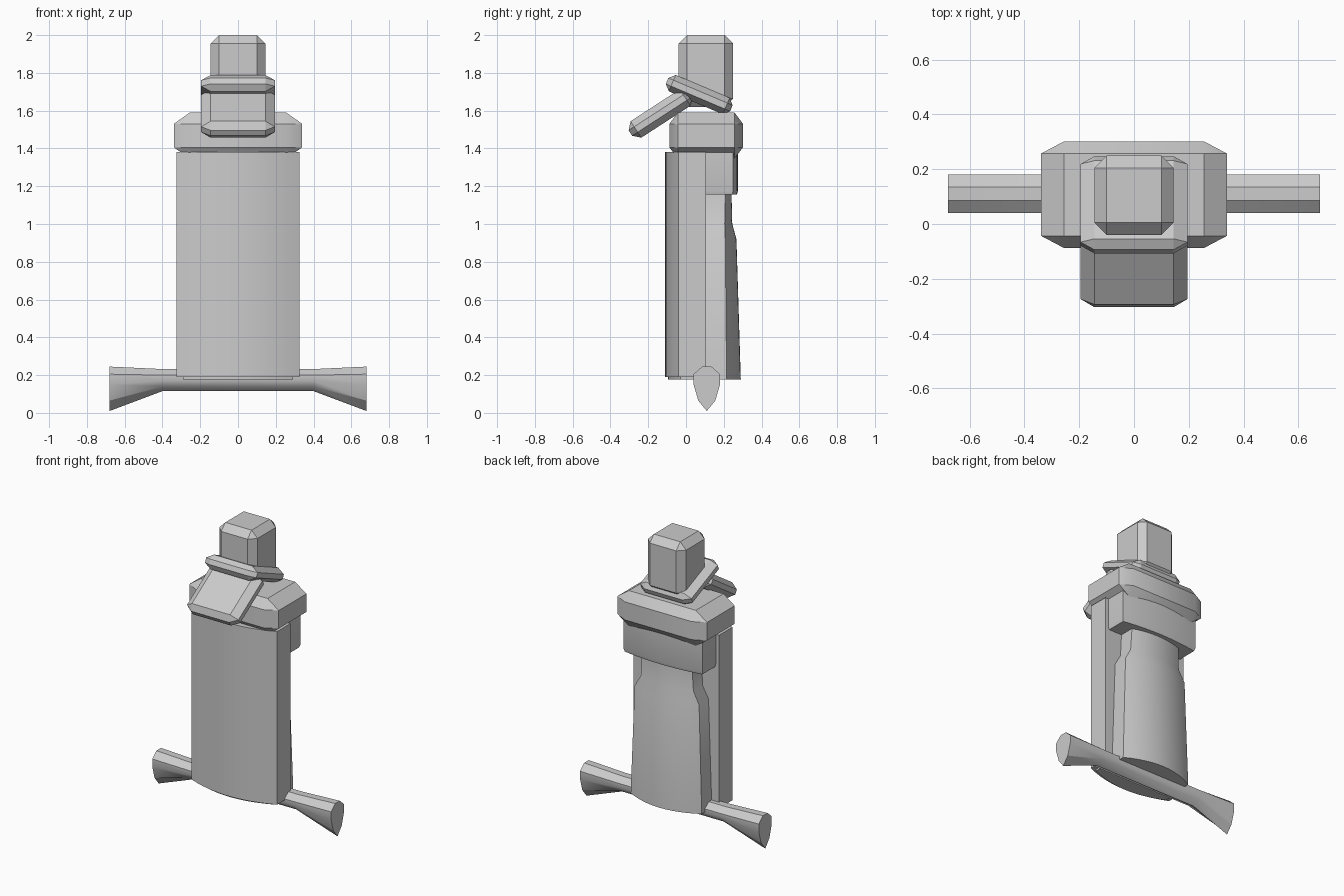
import bpy, bmesh, math
from mathutils import Matrix

if "Cube" in bpy.data.objects:
    bpy.data.objects.remove(bpy.data.objects["Cube"])

grey = bpy.data.materials.new("plain_grey")
grey.use_nodes = True
COLOR = (0.6, 0.6, 0.6, 1)
grey.diffuse_color = COLOR
grey.node_tree.nodes["Principled BSDF"].inputs["Base Color"].default_value = COLOR


def finish(name, bm, angle=20):
    bmesh.ops.recalc_face_normals(bm, faces=bm.faces)
    mesh = bpy.data.meshes.new(name)
    bm.to_mesh(mesh)
    bm.free()
    mesh.materials.append(grey)
    ob = bpy.data.objects.new(name, mesh)
    bpy.context.collection.objects.link(ob)
    bpy.ops.object.select_all(action="DESELECT")
    ob.select_set(True)
    bpy.context.view_layer.objects.active = ob
    bpy.ops.object.shade_smooth_by_angle(angle=math.radians(angle))
    return ob


def chamfer_box(name, center, half, cut, tilt=0, angle=20):
    """Box with chamfered edges; half sizes and cuts per axis, tilted about x."""
    bm = bmesh.new()
    for axis in range(3):
        for sx in (-1, 1):
            for sy in (-1, 1):
                for sz in (-1, 1):
                    p = [h - (0 if i == axis else c)
                         for i, (h, c) in enumerate(zip(half, cut))]
                    bm.verts.new((sx * p[0], sy * p[1], sz * p[2]))
    bmesh.ops.convex_hull(bm, input=bm.verts)
    bmesh.ops.dissolve_limit(bm, angle_limit=0.01, verts=bm.verts, edges=bm.edges)
    bm.transform(Matrix.Translation(center) @ Matrix.Rotation(math.radians(tilt), 4, "X"))
    return finish(name, bm, angle)


def loft(name, sections, angle=30):
    """Skin a list of equal-length closed sections and cap both ends."""
    bm = bmesh.new()
    rings = [[bm.verts.new(p) for p in s] for s in sections]
    n = len(rings[0])
    for a, b in zip(rings, rings[1:]):
        for i in range(n):
            j = (i + 1) % n
            bm.faces.new((a[i], a[j], b[j], b[i]))
    bm.faces.new(rings[0])
    bm.faces.new(rings[-1])
    return finish(name, bm, angle)


def bowed(width, flat_y, edge_y, mid_y, z, steps=12):
    """Section with a flat side at flat_y and a bowed side through mid_y."""
    pts = [(-width, flat_y, z)]
    for i in range(steps + 1):
        t = 2 * i / steps - 1
        pts.append((t * width, edge_y + (mid_y - edge_y) * (1 - t * t), z))
    return pts + [(width, flat_y, z)]


# Tall bowed front board with a thin foot plate
loft("front_board", [bowed(0.325, 0.105, -0.04, -0.11, z) for z in (0.19, 1.38)])
loft("foot_plate", [bowed(0.29, 0.13, -0.03, -0.095, z) for z in (0.178, 0.2)])

# Rear grip, narrowing to a waist near the top
grip = [(0.178, 0.27, 0.215, 0.29), (0.92, 0.245, 0.208, 0.267),
        (1.0, 0.2, 0.205, 0.245), (1.2, 0.19, 0.21, 0.24)]
loft("rear_grip", [bowed(w, 0.1, e, m, z) for z, w, e, m in grip])

# Block under the collar
loft("collar_block", [bowed(0.3 - c, 0.1, 0.25 - c, 0.275 - c, z)
                      for z, c in ((1.155, 0.006), (1.175, 0), (1.4, 0))])

# Collar, head and the two tilted plates
chamfer_box("collar", (0, 0.107, 1.468), (0.34, 0.195, 0.122), (0.085, 0.045, 0.06), angle=30)
chamfer_box("head", (0, 0.105, 1.81), (0.145, 0.145, 0.19), (0.045, 0.045, 0.045))
chamfer_box("sloped_plate", (0, 0.07, 1.685), (0.195, 0.185, 0.047), (0.05, 0.03, 0.03), tilt=-23)
chamfer_box("front_lip", (0, -0.135, 1.585), (0.195, 0.19, 0.052), (0.05, 0.035, 0.035), tilt=33)

# Crossbar, flared downward at both ends: half profile of (y offset, z)
end = [(0, 0.01), (0.045, 0.065), (0.07, 0.15), (0.07, 0.205), (0.025, 0.245)]
mid = [(0, 0.115), (0.05, 0.14), (0.07, 0.17), (0.07, 0.2), (0.025, 0.232)]


def bar_section(x, half):
    ring = half + [(-y, z) for y, z in reversed(half[1:])]
    return [(x, 0.11 + y, z) for y, z in ring]


loft("crossbar", [bar_section(x, p) for x, p in
                  ((-0.68, end), (-0.4, mid), (0.4, mid), (0.68, end))])
